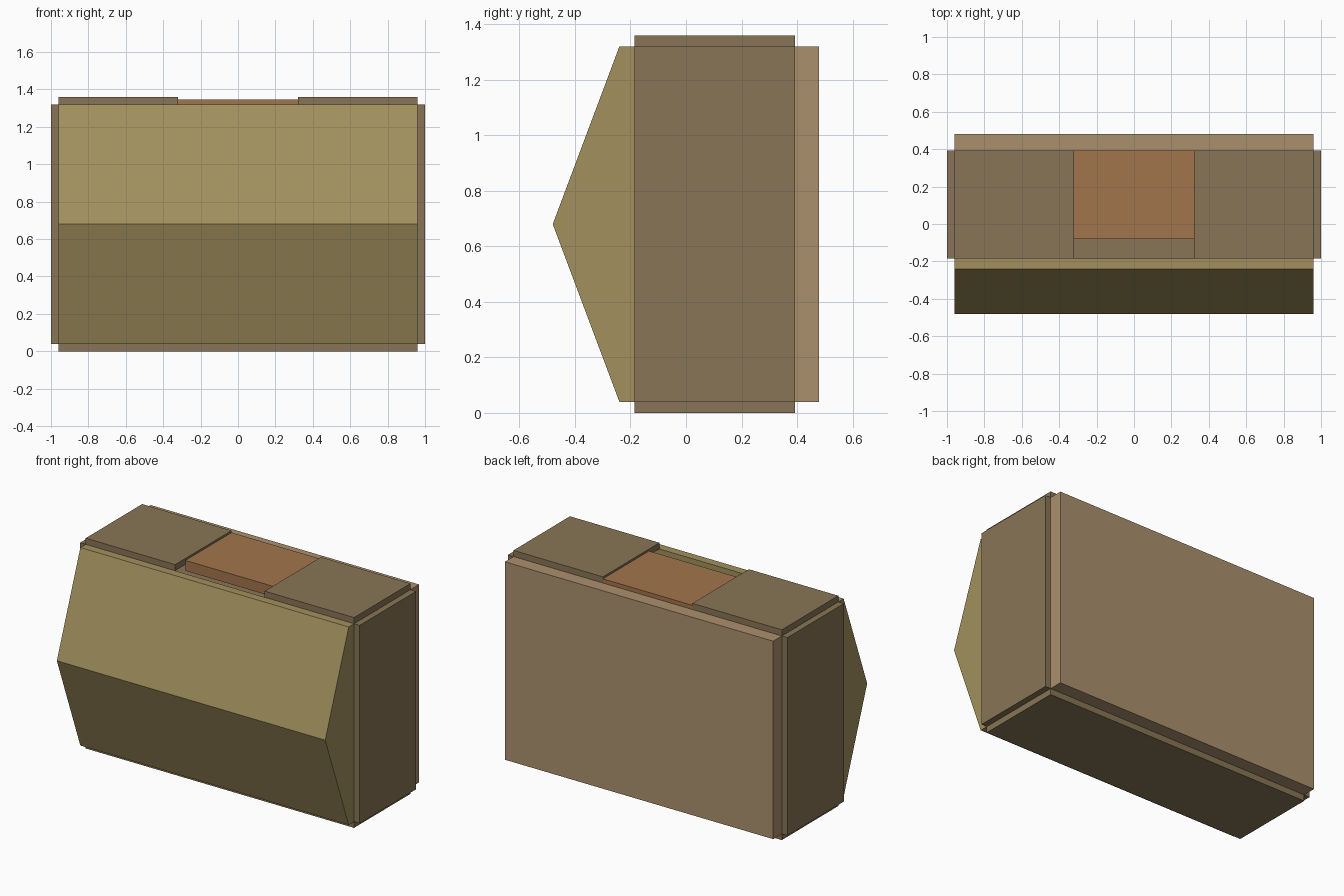
import bpy, bmesh

if "Cube" in bpy.data.objects:
    bpy.data.objects.remove(bpy.data.objects["Cube"])


def material(name, rgb):
    m = bpy.data.materials.new(name)
    m.diffuse_color = (*rgb, 1)
    m.use_nodes = True
    m.node_tree.nodes["Principled BSDF"].inputs["Base Color"].default_value = m.diffuse_color
    return m


brown = material("brown_card", (0.25, 0.178, 0.093))
tan = material("tan_card", (0.41, 0.28, 0.155))
olive = material("olive_card", (0.36, 0.28, 0.11))
orange = material("orange_card", (0.36, 0.178, 0.07))


def prism(name, profile, x0, x1, mat):
    """Extrude a (y, z) profile along x."""
    bm = bmesh.new()
    face = bm.faces.new([bm.verts.new((x0, y, z)) for y, z in profile])
    ext = bmesh.ops.extrude_face_region(bm, geom=[face])
    moved = [v for v in ext["geom"] if isinstance(v, bmesh.types.BMVert)]
    bmesh.ops.translate(bm, verts=moved, vec=(x1 - x0, 0, 0))
    bmesh.ops.recalc_face_normals(bm, faces=bm.faces)
    mesh = bpy.data.meshes.new(name)
    bm.to_mesh(mesh)
    bm.free()
    mesh.materials.append(mat)
    obj = bpy.data.objects.new(name, mesh)
    bpy.context.collection.objects.link(obj)
    return obj


def box(name, x, y, z, mat):
    return prism(name, [(y[0], z[0]), (y[1], z[0]), (y[1], z[1]), (y[0], z[1])], *x, mat)


W, T = 0.96, 0.04                 # inner half width, panel thickness
LOW, HIGH = 0.04, 1.32            # inner height range
FRONT, BACK = -0.185, 0.392       # inner depth range
depth = (FRONT, BACK)

# Hollow case: bottom, back, mirrored sides and top flaps
box("bottom_panel", (-W, W), depth, (0, LOW), brown)
box("back_panel", (-W, W), (BACK, 0.48), (LOW, HIGH), tan)
for s, label in ((-1, "left"), (1, "right")):
    box(label + "_side_panel", sorted((s * W, s * (W + T))), depth, (LOW, HIGH), brown)
    box(label + "_top_panel", sorted((s * 0.32, s * W)), depth, (HIGH, HIGH + T), brown)

# Pointed front
prism("front_wedge", [(FRONT, LOW), (-0.24, LOW), (-0.48, 0.68), (-0.24, HIGH), (FRONT, HIGH)],
      -W, W, olive)

# Sunken lid between the top flaps, leaving a slot in front
box("top_lid", (-0.32, 0.32), (-0.08, BACK), (1.28, 1.347), orange)
